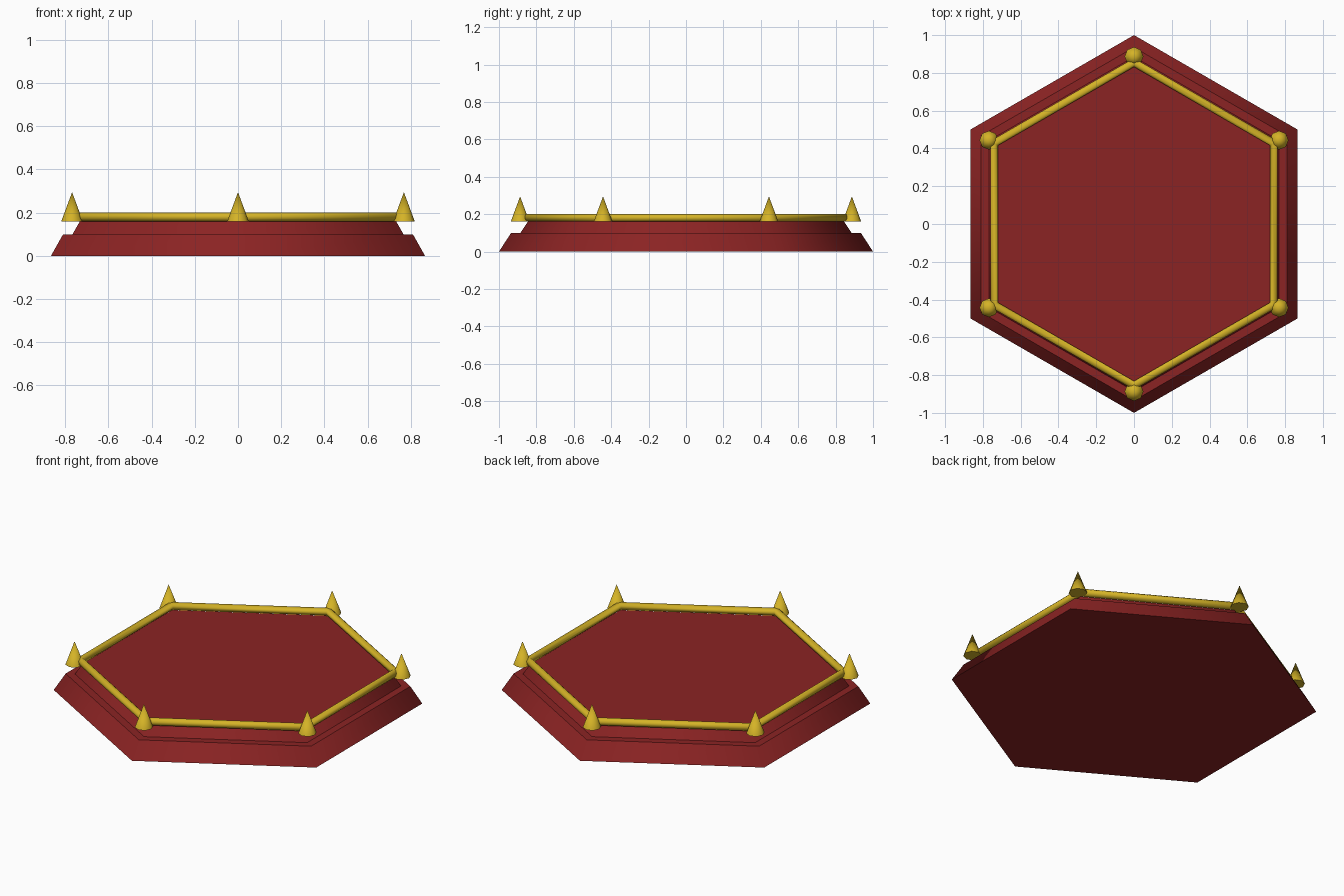
import bpy, math
from mathutils import Vector

if "Cube" in bpy.data.objects:
    bpy.data.objects.remove(bpy.data.objects["Cube"])


def material(name, rgb):
    m = bpy.data.materials.new(name)
    m.diffuse_color = (*rgb, 1)
    m.use_nodes = True
    m.node_tree.nodes["Principled BSDF"].inputs["Base Color"].default_value = m.diffuse_color
    return m


RED = material("deep red", (0.26, 0.017, 0.017))
GOLD = material("gold", (0.66, 0.45, 0.02))


def hexagon(radius, z):
    return [Vector((radius * math.cos(math.radians(a)), radius * math.sin(math.radians(a)), z))
            for a in range(30, 390, 60)]


def build(name, verts, faces, mat):
    mesh = bpy.data.meshes.new(name)
    mesh.from_pydata(verts, [], faces)
    mesh.materials.append(mat)
    obj = bpy.data.objects.new(name, mesh)
    bpy.context.collection.objects.link(obj)
    return obj


def tier(name, r0, z0, r1, z1):
    """Tapered six-sided slab with softly shaded sides and flat caps."""
    sides = [(i, (i + 1) % 6, (i + 1) % 6 + 6, i + 6) for i in range(6)]
    caps = [tuple(range(5, -1, -1)), tuple(range(6, 12))]
    obj = build(name, hexagon(r0, z0) + hexagon(r1, z1), sides + caps, RED)
    for i, p in enumerate(obj.data.polygons):
        p.use_smooth = i < 6


# Stepped base
tier("lower_tier", 1.0, 0.0, 0.935, 0.1)
tier("upper_tier", 0.885, 0.1, 0.845, 0.16)

# Round rail mitred around the platform edge
N = 8
rail_verts = []
for k in range(N):
    a = 2 * math.pi * (k + 0.5) / N
    rail_verts += hexagon(0.855 + 0.022 * math.cos(a) / math.cos(math.pi / 6),
                          0.18 + 0.0215 * math.sin(a))
rail_faces = [(k * 6 + i, k * 6 + (i + 1) % 6, (k + 1) % N * 6 + (i + 1) % 6, (k + 1) % N * 6 + i)
              for k in range(N) for i in range(6)]
rail = build("rail", rail_verts, rail_faces, GOLD)
bpy.context.view_layer.objects.active = rail
rail.select_set(True)
bpy.ops.object.shade_smooth_by_angle(angle=math.radians(50))

# Cone finial on each corner
for i, corner in enumerate(hexagon(0.887, 0.2275)):
    bpy.ops.mesh.primitive_cone_add(vertices=8, radius1=0.05, radius2=0, depth=0.135, location=corner)
    cone = bpy.context.object
    cone.name = f"finial_{i + 1}"
    cone.data.materials.append(GOLD)
    bpy.ops.object.shade_smooth_by_angle(angle=math.radians(65))
